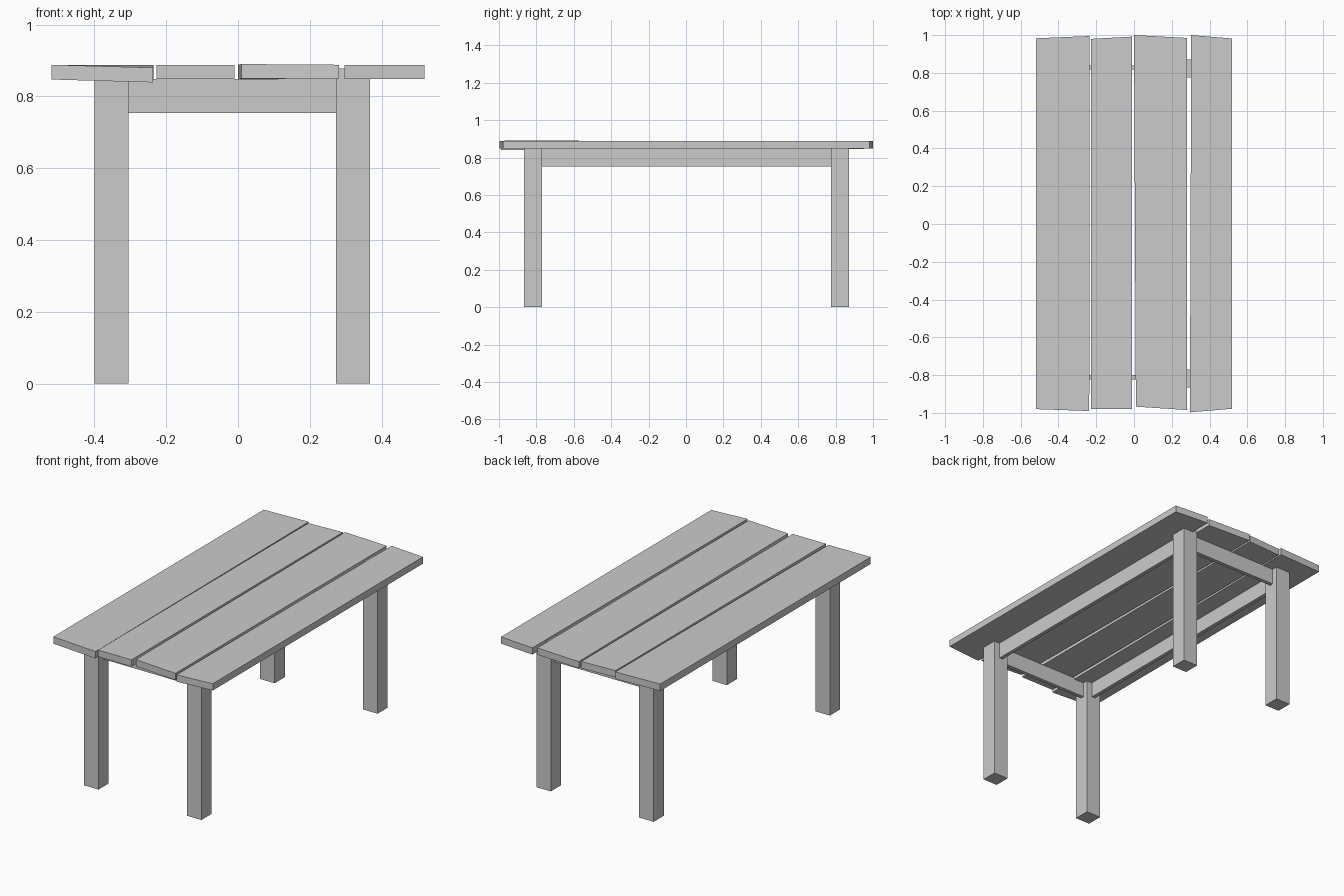
import bpy, bmesh

cube = bpy.data.objects.get("Cube")
if cube:
    bpy.data.objects.remove(cube, do_unlink=True)

grey = bpy.data.materials.new("plain grey")
grey.use_nodes = True
grey.diffuse_color = (0.6, 0.6, 0.6, 1)
grey.node_tree.nodes["Principled BSDF"].inputs["Base Color"].default_value = (0.6, 0.6, 0.6, 1)


def slab(name, outline, bottom, top, drop=(0, 0, 0, 0)):
    """Solid from a four-corner outline; drop lowers single corners."""
    bm = bmesh.new()
    low = [bm.verts.new((x, y, bottom - d)) for (x, y), d in zip(outline, drop)]
    high = [bm.verts.new((x, y, top - d)) for (x, y), d in zip(outline, drop)]
    bm.faces.new(low[::-1])
    bm.faces.new(high)
    for i in range(4):
        j = (i + 1) % 4
        bm.faces.new((low[i], low[j], high[j], high[i]))
    bmesh.ops.recalc_face_normals(bm, faces=bm.faces)
    mesh = bpy.data.meshes.new(name)
    bm.to_mesh(mesh)
    bm.free()
    mesh.materials.append(grey)
    obj = bpy.data.objects.new(name, mesh)
    bpy.context.collection.objects.link(obj)


def box(name, x0, x1, y0, y1, z0, z1):
    slab(name, [(x0, y0), (x1, y0), (x1, y1), (x0, y1)], z0, z1)


# Legs, running up into the planks
leg_x = {"right": -0.352, "left": 0.32}
leg_y = {"front": -0.818, "back": 0.824}
half = 0.0475
for side, x in leg_x.items():
    for end, y in leg_y.items():
        box(f"{end}_{side}_leg", x - half, x + half, y - half, y + half, 0, 0.877)

# Thin rails between the legs
rail_bottom, rail_top, thin = 0.753, 0.848, 0.011
for side, x in leg_x.items():
    box(f"{side}_rail", x - thin, x + thin, leg_y["front"] + half,
        leg_y["back"] - half, rail_bottom, rail_top)
for end, y in {"front": -0.811, "back": 0.828}.items():
    box(f"{end}_rail", leg_x["right"] + half, leg_x["left"] - half,
        y - thin, y + thin, rail_bottom, rail_top)

# Roughly cut top planks: front right, front left, back left, back right corners
slab("outer_right_plank",
     [(-0.52, -0.98), (-0.237, -0.99), (-0.235, 0.995), (-0.52, 0.983)],
     0.847, 0.888, drop=(0, 0.008, 0, 0))
slab("inner_right_plank",
     [(-0.227, -0.98), (-0.01, -0.98), (-0.01, 0.992), (-0.227, 0.98)],
     0.848, 0.888)
slab("inner_left_plank",
     [(0.01, -0.967), (0.281, -0.985), (0.281, 0.985), (0.0, 1.0)],
     0.848, 0.888, drop=(-0.002, 0, 0, 0))
slab("outer_left_plank",
     [(0.296, -0.997), (0.52, -0.978), (0.52, 0.982), (0.303, 1.0)],
     0.848, 0.888)
